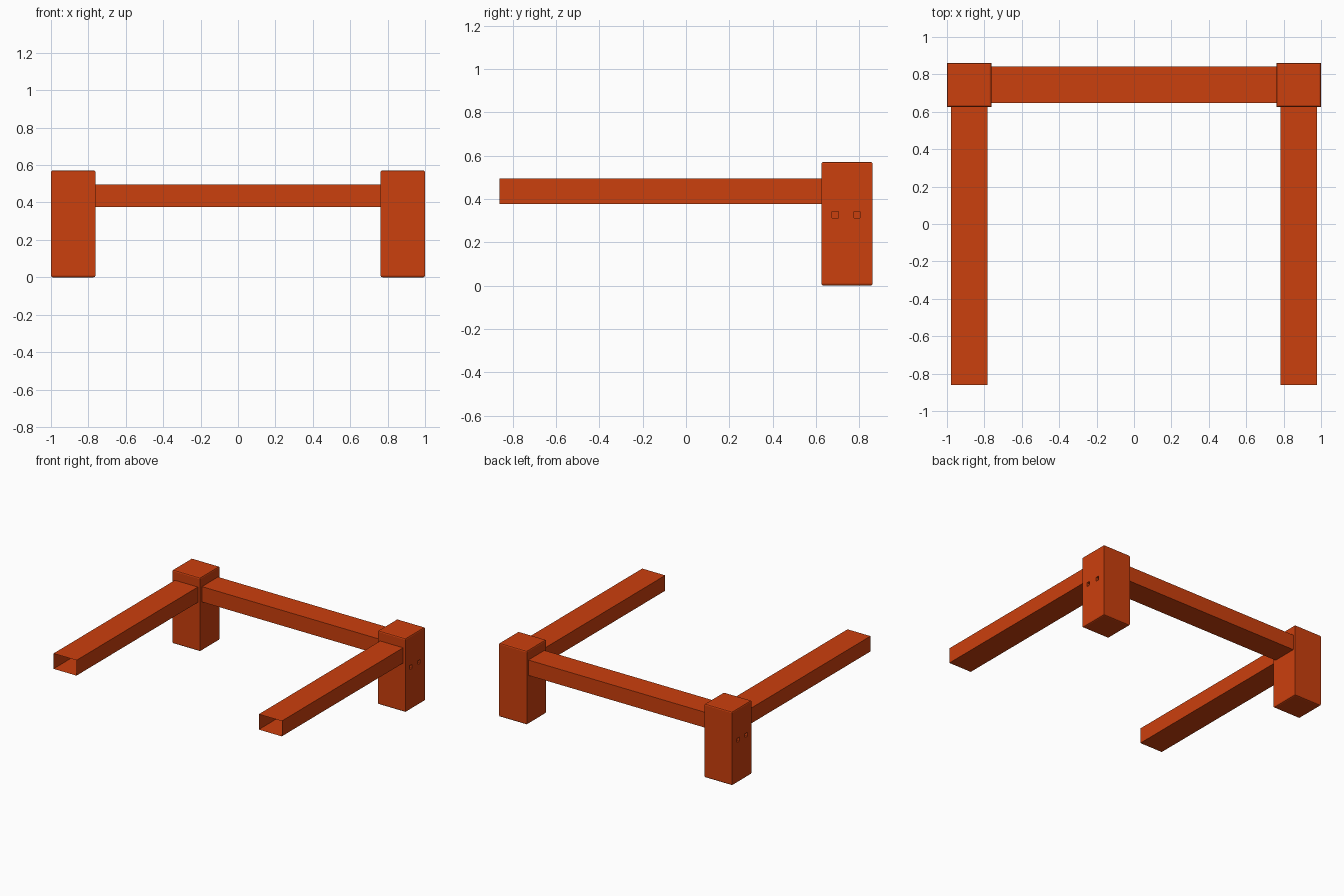
import bpy, bmesh
from mathutils import Vector, Matrix

if "Cube" in bpy.data.objects:
    bpy.data.objects.remove(bpy.data.objects["Cube"])

orange = bpy.data.materials.new("burnt_orange")
orange.diffuse_color = (0.60, 0.05, 0.004, 1)
orange.use_nodes = True
orange.node_tree.nodes["Principled BSDF"].inputs["Base Color"].default_value = orange.diffuse_color


def add_box(bm, lo, hi):
    """Add a box between two corners and return its vertices."""
    lo, hi = Vector(lo), Vector(hi)
    mat = Matrix.Translation((lo + hi) / 2) @ Matrix.Diagonal((*(hi - lo), 1))
    return bmesh.ops.create_cube(bm, size=1, matrix=mat)["verts"]


def finish(bm, name):
    bmesh.ops.recalc_face_normals(bm, faces=bm.faces)
    mesh = bpy.data.meshes.new(name)
    bm.to_mesh(mesh)
    bm.free()
    mesh.materials.append(orange)
    obj = bpy.data.objects.new(name, mesh)
    bpy.context.collection.objects.link(obj)
    return obj


def span(a, b):
    return min(a, b), max(a, b)


# Thin-walled rectangular tube, open at both ends along the given axis
def tube(name, lo, hi, axis):
    bm = bmesh.new()
    add_box(bm, lo, hi)
    bm.normal_update()
    ends = [f for f in bm.faces if abs(f.normal[axis]) > 0.9]
    bmesh.ops.delete(bm, geom=ends, context='FACES_ONLY')
    return finish(bm, name)


RAIL_Z = (0.377, 0.496)

for side, s in (("left", -1), ("right", 1)):
    # Corner post with softened top and bottom edges
    x0, x1 = span(s * 0.762, s * 1.0)
    bm = bmesh.new()
    add_box(bm, (x0, 0.625, 0), (x1, 0.862, 0.572))
    rims = [e for e in bm.edges if abs(e.verts[0].co.z - e.verts[1].co.z) < 0.01]
    bmesh.ops.bevel(bm, geom=rims, offset=0.01, segments=2, profile=0.5,
                    affect='EDGES')
    post = finish(bm, side + "_post")

    # Two square bolt holes in the outer face
    bm = bmesh.new()
    hx0, hx1 = span(s * 0.94, s * 1.05)
    for y in (0.689, 0.789):
        add_box(bm, (hx0, y - 0.014, 0.312), (hx1, y + 0.014, 0.343))
    cutter = finish(bm, side + "_hole_cutter")
    cutter.hide_render = True
    cutter.display_type = 'WIRE'
    cut = post.modifiers.new("bolt_holes", 'BOOLEAN')
    cut.operation = 'DIFFERENCE'
    cut.solver = 'EXACT'
    cut.object = cutter

    # Side rail running forward from the post
    rx0, rx1 = span(s * 0.782, s * 0.979)
    tube(side + "_side_rail", (rx0, -0.862, RAIL_Z[0]), (rx1, 0.627, RAIL_Z[1]), 1)

# Back rail joining the posts
tube("back_rail", (-0.764, 0.647, RAIL_Z[0]), (0.764, 0.843, RAIL_Z[1]), 0)
